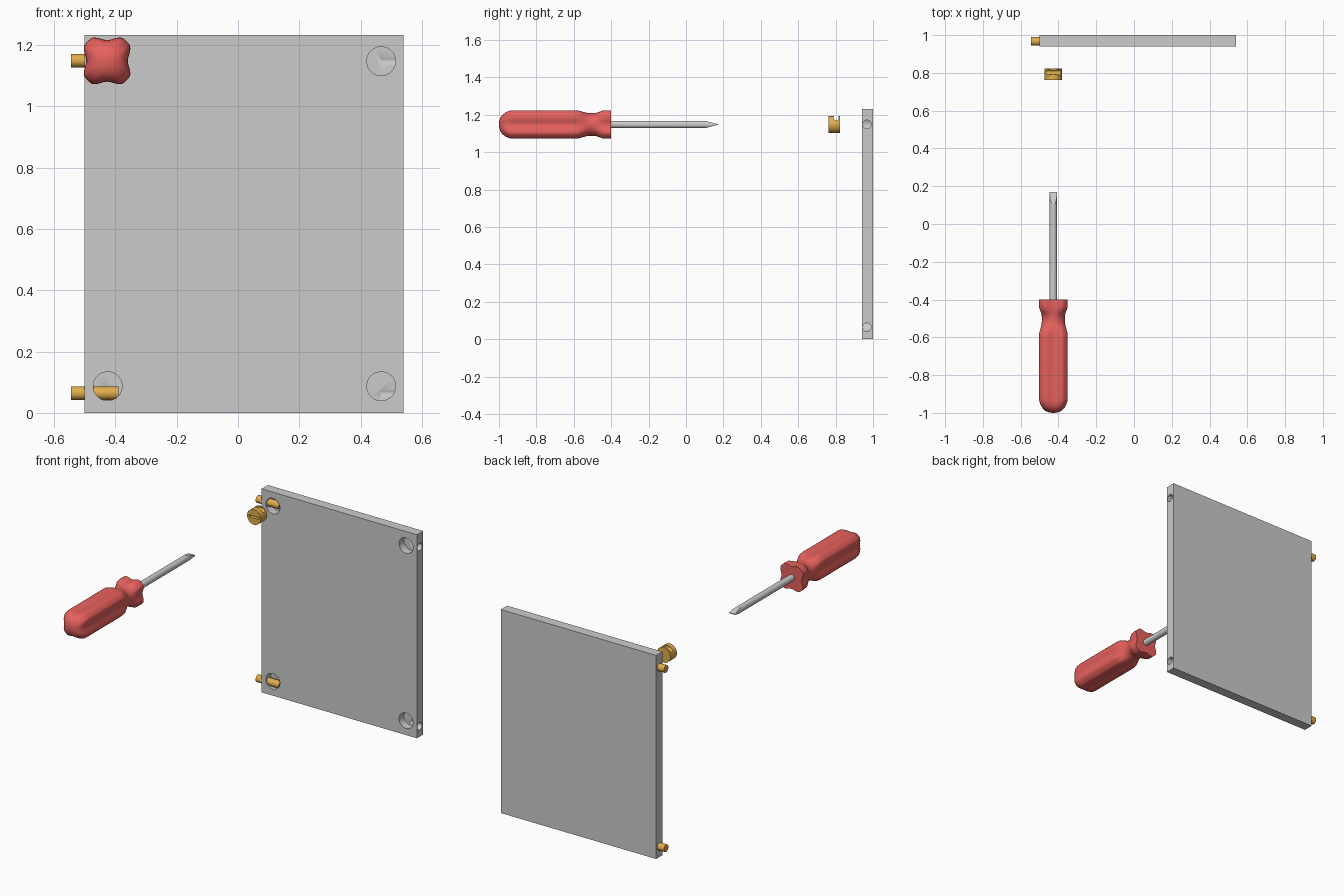
import bpy, bmesh, math
from mathutils import Vector, Matrix

if "Cube" in bpy.data.objects:
    bpy.data.objects.remove(bpy.data.objects["Cube"])


def material(name, color):
    m = bpy.data.materials.new(name)
    m.diffuse_color = (*color, 1)
    m.use_nodes = True
    m.node_tree.nodes["Principled BSDF"].inputs["Base Color"].default_value = m.diffuse_color
    return m


RED = material("red", (0.8, 0.12, 0.11))
BRASS = material("brass", (0.75, 0.42, 0.07))
CX, CZ = -0.427, 1.148          # shared axis of screwdriver and cam lock


def finish(name, bm, mat=None, smooth=None):
    bmesh.ops.recalc_face_normals(bm, faces=bm.faces)
    me = bpy.data.meshes.new(name)
    bm.to_mesh(me)
    bm.free()
    ob = bpy.data.objects.new(name, me)
    bpy.context.collection.objects.link(ob)
    if mat:
        me.materials.append(mat)
    if smooth:
        shade(ob, smooth)
    return ob


def shade(ob, angle=35):
    bpy.ops.object.select_all(action='DESELECT')
    ob.select_set(True)
    bpy.context.view_layer.objects.active = ob
    bpy.ops.object.shade_smooth_by_angle(angle=math.radians(angle))


def rod_bm(a, b, r, n=32):
    a, b = Vector(a), Vector(b)
    rot = (b - a).to_track_quat('Z', 'Y').to_matrix().to_4x4()
    bm = bmesh.new()
    bmesh.ops.create_cone(bm, cap_ends=True, segments=n, radius1=r, radius2=r,
                          depth=(b - a).length,
                          matrix=Matrix.Translation((a + b) / 2) @ rot)
    return bm


def box_bm(lo, hi):
    lo, hi = Vector(lo), Vector(hi)
    bm = bmesh.new()
    bmesh.ops.create_cube(bm, size=1, matrix=Matrix.Translation((lo + hi) / 2)
                          @ Matrix.Diagonal((*(hi - lo), 1)))
    return bm


def cut(ob, cutter_bm):
    c = finish("cutter", cutter_bm)
    c.hide_render = True
    bpy.context.view_layer.objects.active = ob
    mod = ob.modifiers.new("cut", 'BOOLEAN')
    mod.operation, mod.solver, mod.object = 'DIFFERENCE', 'EXACT', c
    bpy.ops.object.modifier_apply(modifier=mod.name)
    bpy.data.objects.remove(c)


# panel with round pockets in the front and dowel holes in both edges
panel = finish("panel", box_bm((-0.5, 0.94, 0), (0.54, 1.0, 1.232)))
for pz, hz in ((0.087, 0.064), (1.147, 1.149)):
    for px, ex in ((-0.425, -0.55), (0.467, 0.6)):
        cut(panel, rod_bm((px, 0.9, pz), (px, 0.988, pz), 0.047, 40))
        cut(panel, rod_bm((px, 0.967, hz), (ex, 0.967, hz), 0.0228))
shade(panel)

# dowel pins sticking out of the left edge
for name, z in (("lower_dowel", 0.064), ("upper_dowel", 1.149)):
    finish(name, rod_bm((-0.544, 0.967, z), (-0.39, 0.967, z), 0.022), BRASS, 35)

# cam lock: driver slot in the front face, dowel channel across the top
cam = finish("cam_lock", rod_bm((CX, 0.762, CZ), (CX, 0.824, CZ), 0.046, 40), BRASS)
cut(cam, box_bm((CX - 0.034, 0.75, CZ - 0.006), (CX + 0.034, 0.785, CZ + 0.006)))
cut(cam, rod_bm((CX - 0.08, 0.803, CZ + 0.036), (CX + 0.08, 0.803, CZ + 0.036), 0.014, 24))
cut(cam, box_bm((CX - 0.08, 0.795, CZ + 0.036), (CX + 0.08, 0.811, CZ + 0.08)))
shade(cam)

# screwdriver handle: lathed profile (y, radius, flute depth) with four flutes
profile = [(-0.92 - 0.08 * math.sin(t), 0.09 * math.cos(t), 0.25 * math.cos(t) ** 2)
           for t in (math.radians(a) for a in (84, 72, 60, 48, 36, 24, 12, 0))]
profile += [(-0.60, 0.09, 0.25), (-0.575, 0.088, 0.23), (-0.55, 0.077, 0.14),
            (-0.53, 0.065, 0.04), (-0.515, 0.061, 0), (-0.495, 0.061, 0),
            (-0.48, 0.065, 0.04), (-0.465, 0.077, 0.14), (-0.445, 0.088, 0.23),
            (-0.43, 0.09, 0.25), (-0.40, 0.09, 0.25)]
bm = bmesh.new()
N = 64
rings = []
for y, r, d in profile:
    ring = []
    for i in range(N):
        a = 2 * math.pi * i / N
        rr = r * (1 - d * max(0, math.cos(4 * a) * 0.6 + 0.4))
        ring.append(bm.verts.new((CX + rr * math.cos(a), y, CZ + rr * math.sin(a))))
    rings.append(ring)
for r0, r1 in zip(rings, rings[1:]):
    for i in range(N):
        j = (i + 1) % N
        bm.faces.new((r0[i], r0[j], r1[j], r1[i]))
bm.faces.new(rings[0])
bm.faces.new(rings[-1])
finish("screwdriver_handle", bm, RED, 40)

# screwdriver shaft, wedge-cut to a flat blade tip
bm = rod_bm((CX, -0.42, CZ), (CX, 0.17, CZ), 0.02)
for s in (1, -1):
    res = bmesh.ops.bisect_plane(bm, geom=bm.verts[:] + bm.edges[:] + bm.faces[:],
                                 plane_co=(CX, 0.17, CZ + s * 0.002),
                                 plane_no=(0, 0.018, s * 0.07), clear_outer=True)
    bmesh.ops.holes_fill(bm, edges=[e for e in bm.edges if e.is_boundary], sides=0)
finish("screwdriver_shaft", bm, None, 14)
